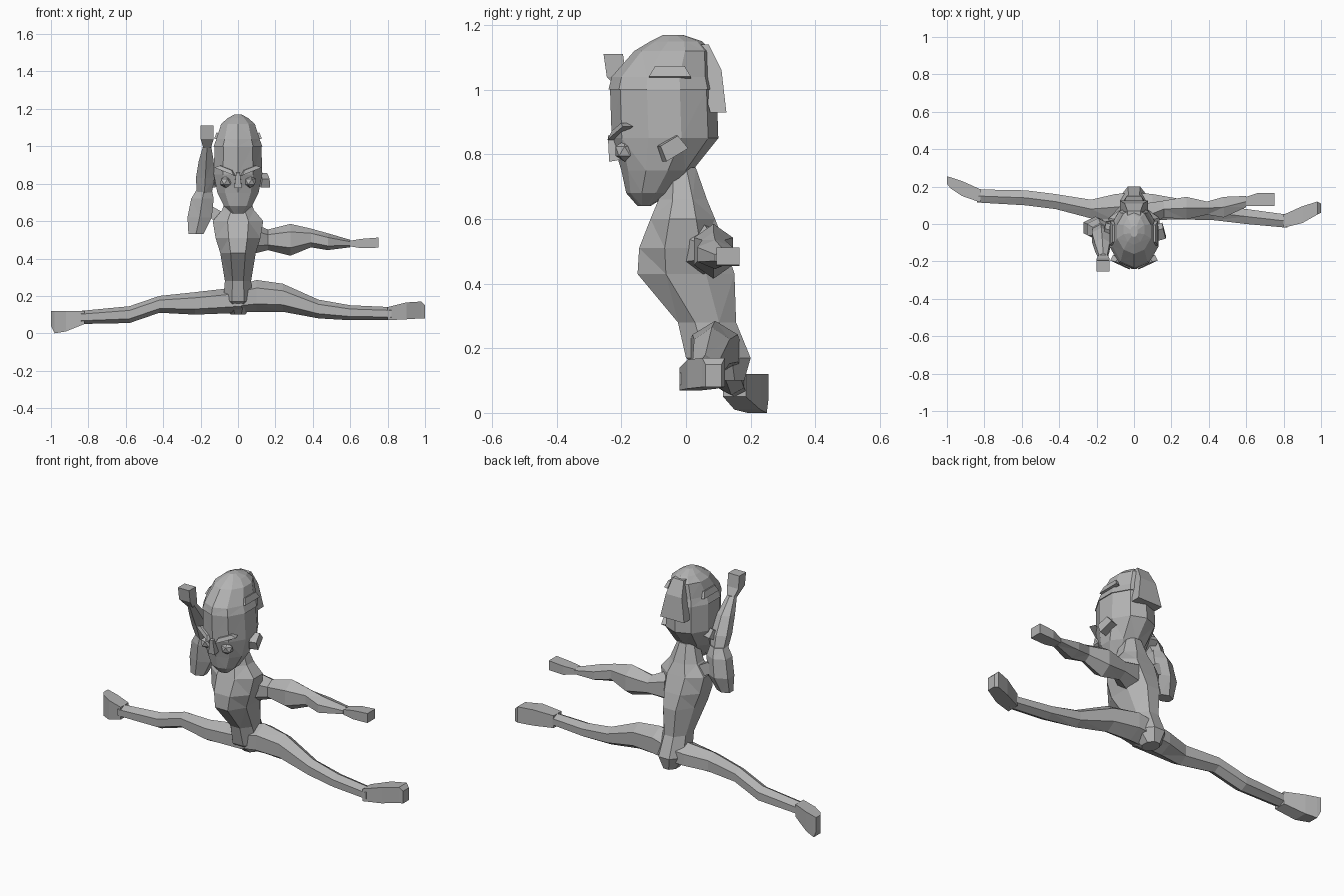
import bpy, bmesh, math
from mathutils import Matrix, Euler

if "Cube" in bpy.data.objects:
    bpy.data.objects.remove(bpy.data.objects["Cube"], do_unlink=True)

# One plain clay colour for the whole figure
clay = bpy.data.materials.new("clay_grey")
clay.use_nodes = True
clay_colour = (0.45, 0.45, 0.45, 1)
clay.diffuse_color = clay_colour
clay.node_tree.nodes["Principled BSDF"].inputs["Base Color"].default_value = clay_colour


def finish(name, bm):
    """Turn a bmesh into a flat shaded, triangulated object."""
    bmesh.ops.recalc_face_normals(bm, faces=bm.faces)
    bmesh.ops.triangulate(bm, faces=bm.faces, quad_method='SHORT_EDGE')
    mesh = bpy.data.meshes.new(name)
    bm.to_mesh(mesh)
    bm.free()
    mesh.materials.append(clay)
    obj = bpy.data.objects.new(name, mesh)
    bpy.context.collection.objects.link(obj)
    return obj


def loft(name, axis, sides, rings):
    """Skin a row of elliptical rings: centre x, y, z and two half sizes.
    Axis 'Z' lays rings flat (half sizes x, y); axis 'X' stands them (y, z)."""
    bm = bmesh.new()
    angles = [2 * math.pi * (i + 0.5) / sides for i in range(sides)]
    widest = max(math.cos(a) for a in angles)
    tallest = max(math.sin(a) for a in angles)
    rows = []
    for x, y, z, half_a, half_b in rings:
        row = []
        for angle in angles:
            u = half_a * math.cos(angle) / widest
            v = half_b * math.sin(angle) / tallest
            place = (x + u, y + v, z) if axis == 'Z' else (x, y + u, z + v)
            row.append(bm.verts.new(place))
        rows.append(row)
    for lower, upper in zip(rows, rows[1:]):
        for i in range(sides):
            j = (i + 1) % sides
            bm.faces.new((lower[i], lower[j], upper[j], upper[i]))
    bm.faces.new(rows[0])
    bm.faces.new(rows[-1])
    return finish(name, bm)


def block(name, centre, size, turn=(0, 0, 0), taper=1.0):
    """Box with a rotation in degrees; taper narrows its top."""
    bm = bmesh.new()
    bmesh.ops.create_cube(bm, size=1)
    for vert in bm.verts:
        if vert.co.z > 0:
            vert.co.x *= taper
            vert.co.y *= taper
    rotation = Euler([math.radians(t) for t in turn])
    bm.transform(Matrix.LocRotScale(centre, rotation, size))
    return finish(name, bm)


def ball(name, centre, size):
    """Faceted ball."""
    bm = bmesh.new()
    bmesh.ops.create_icosphere(bm, subdivisions=1, radius=1)
    bm.transform(Matrix.LocRotScale(centre, None, size))
    return finish(name, bm)


# Torso, from pelvis to neck
loft("torso", 'Z', 8, [
    (0, .13, .1, .04, .05),
    (0, .1, .17, .08, .1),
    (0, .065, .28, .07, .09),
    (0, 0, .43, .095, .15),
    (0, -.01, .51, .12, .135),
    (0, -.01, .6, .135, .1),
    (0, -.01, .66, .085, .075),
    (0, -.02, .76, .05, .05),
])

# Head and domed cap
loft("head", 'Z', 10, [
    (0, -.13, .64, .03, .02),
    (0, -.115, .68, .075, .07),
    (0, -.09, .75, .11, .11),
    (0, -.065, .85, .13, .165),
    (0, -.07, 1, .125, .165),
])
loft("cap", 'Z', 10, [
    (0, -.07, 1, .13, .17),
    (0, -.07, 1.04, .115, .16),
    (0, -.04, 1.12, .09, .12),
    (0, -.03, 1.15, .055, .08),
    (0, -.04, 1.17, .02, .03),
])
loft("back_hair_flap", 'Z', 4, [
    (0, .04, 1.14, .035, .03),
    (0, .075, 1.06, .05, .035),
    (0, .1, .93, .075, .025),
])

# Paired face details
for side, label in ((1, "left"), (-1, "right")):
    block(label + "_ear", (side * .14, -.045, .82), (.05, .08, .05),
          (30, 0, side * 15), .8)
    ball(label + "_eye", (side * .065, -.19, .81), (.035, .033, .033))
    block(label + "_brow", (side * .065, -.205, .875), (.12, .035, .02),
          (0, side * -20, side * 25), .6)
    block(label + "_cap_band", (side * .113, -.05, 1.055), (.02, .13, .035),
          (0, side * -15, 0), .7)
block("nose", (0, -.225, .82), (.04, .04, .08), (10, 0, 0), .5)

# Legs stretched into a split
loft("left_leg", 'X', 6, [
    (-.02, .09, .18, .08, .07),
    (.1, .09, .2, .07, .085),
    (.24, .08, .19, .055, .075),
    (.43, .06, .13, .04, .05),
    (.6, .04, .11, .04, .04),
    (.82, .015, .105, .035, .035),
])
loft("left_foot", 'X', 4, [
    (.8, .015, .105, .035, .035),
    (.9, .05, .12, .045, .045),
    (.98, .085, .125, .035, .045),
    (1, .085, .115, .025, .035),
])
loft("right_leg", 'X', 6, [
    (.02, .09, .18, .08, .07),
    (-.1, .09, .17, .07, .065),
    (-.23, .08, .16, .05, .06),
    (-.42, .12, .155, .04, .045),
    (-.58, .14, .1, .04, .045),
    (-.84, .15, .085, .035, .035),
])
loft("right_foot", 'X', 4, [
    (-.82, .15, .085, .035, .035),
    (-.92, .19, .065, .04, .055),
    (-.98, .22, .06, .03, .06),
    (-1, .235, .08, .02, .04),
])

# Left arm held out sideways
loft("left_arm", 'X', 6, [
    (.06, .04, .51, .07, .09),
    (.16, .08, .5, .045, .055),
    (.28, .085, .5, .06, .085),
    (.39, .085, .51, .035, .05),
    (.48, .09, .49, .055, .045),
    (.6, .12, .48, .03, .02),
])
loft("left_hand", 'X', 4, [
    (.6, .12, .48, .025, .015),
    (.66, .13, .48, .035, .025),
    (.75, .13, .485, .035, .027),
])

# Right arm raised beside the head
loft("right_upper_arm", 'Z', 6, [
    (-.225, -.03, .53, .04, .035),
    (-.205, -.02, .62, .065, .06),
    (-.19, -.03, .72, .06, .06),
    (-.18, -.04, .77, .04, .045),
])
loft("right_forearm", 'Z', 6, [
    (-.18, -.04, .75, .04, .045),
    (-.175, -.07, .83, .05, .05),
    (-.17, -.12, .92, .04, .045),
    (-.165, -.18, 1, .022, .025),
])
loft("right_hand", 'Z', 4, [
    (-.165, -.18, .99, .02, .02),
    (-.165, -.215, 1.04, .035, .03),
    (-.165, -.225, 1.11, .035, .03),
])
block("right_shoulder_link", (-.13, -.01, .64), (.1, .06, .06), (0, 30, 0), .8)
